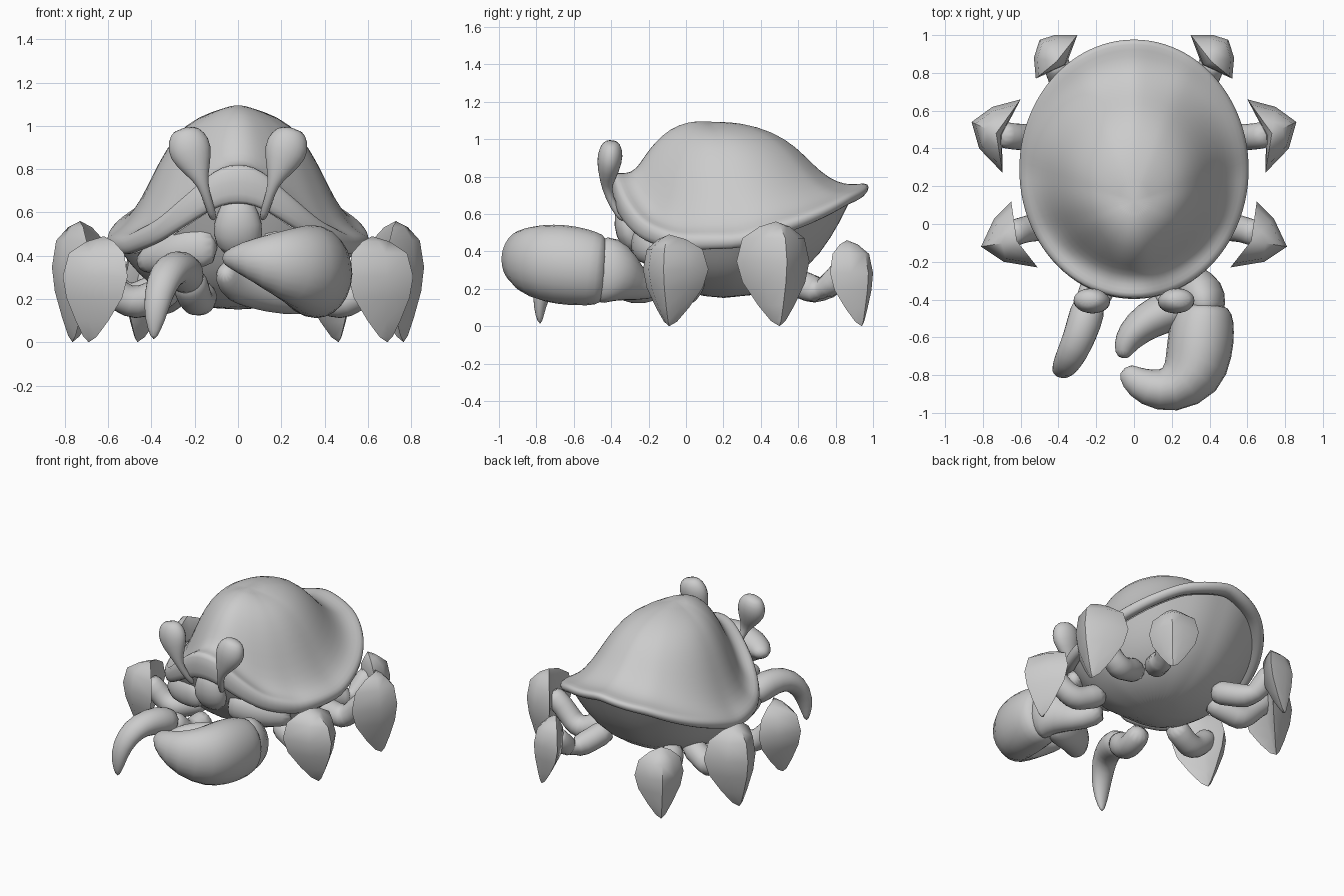
import bpy, bmesh
from math import sin, cos, pi, radians, degrees
from mathutils import Vector

if "Cube" in bpy.data.objects:
    bpy.data.objects.remove(bpy.data.objects["Cube"])


def finish(name, rings, cap=True, subdiv=1, angle=50):
    """Loft a list of closed rings into one smooth object."""
    bm = bmesh.new()
    rows = [[bm.verts.new(p) for p in r] for r in rings]
    for a, b in zip(rows, rows[1:]):
        n = max(len(a), len(b))
        for i in range(n):
            j = (i + 1) % n
            if len(a) == 1:
                bm.faces.new((a[0], b[i], b[j]))
            elif len(b) == 1:
                bm.faces.new((a[i], a[j], b[0]))
            else:
                bm.faces.new((a[i], a[j], b[j], b[i]))
    if cap:
        for r in (rows[0], rows[-1]):
            if len(r) > 2:
                bm.faces.new(r)
    bmesh.ops.recalc_face_normals(bm, faces=bm.faces)
    me = bpy.data.meshes.new(name)
    bm.to_mesh(me)
    bm.free()
    ob = bpy.data.objects.new(name, me)
    bpy.context.collection.objects.link(ob)
    bpy.ops.object.select_all(action='DESELECT')
    ob.select_set(True)
    bpy.context.view_layer.objects.active = ob
    if subdiv:
        ob.modifiers.new("subdivision", 'SUBSURF').levels = subdiv
        ob.modifiers["subdivision"].render_levels = subdiv
        bpy.ops.object.shade_smooth()
    else:
        bpy.ops.object.shade_smooth_by_angle(angle=radians(angle))
    return ob


def tube(name, path, side=1, ref=(0, 0, 1), n=12):
    """Sweep an ellipse; each path row is x, y, z, half width, half height."""
    pts = [Vector((side * p[0], p[1], p[2])) for p in path]
    rings = []
    for i, p in enumerate(pts):
        t = (pts[min(i + 1, len(pts) - 1)] - pts[max(i - 1, 0)]).normalized()
        u = t.cross(Vector(ref)).normalized()
        v = u.cross(t)
        w, h = path[i][3], path[i][4]
        rings.append([p + u * w * cos(2 * pi * k / n) + v * h * sin(2 * pi * k / n)
                      for k in range(n)])
    return finish(name, rings)


def interp(x, xs, ys):
    for a, b, c, d in zip(xs, xs[1:], ys, ys[1:]):
        if x <= b:
            return c + (d - c) * (x - a) / (b - a)
    return ys[-1]


# Shell: domed loft over an oval rim that rises at front and back
N = 48
PHI = [0, 10, 20, 40, 60, 90, 120, 150, 180]
LOW = [.65, .635, .57, .46, .41, .42, .53, .65, .71]
THICK = [.17, .17, .14, .09, .07, .06, .06, .06, .06]
STEPS = [.2, .4, .55, .65, .75, .85, .94, 1]
FRONT = [1, .86, .60, .36, .06, .0, .02, 0]
SIDE = [.95, .86, .66, .46, .25, .1, .04, 0]
BACK = [.98, .84, .58, .30, .08, -.03, -.01, 0]


def rim(k):
    a = 2 * pi * k / N
    d = degrees(a if a <= pi else 2 * pi - a)
    low = interp(d, PHI, LOW)
    return a, .61 * sin(a), .29 - .69 * cos(a), low, low + interp(d, PHI, THICK)


def ring(s, height, cy=.12):
    out = []
    for k in range(N):
        a, x, y, lo, hi = rim(k)
        out.append((s * x, cy + s * (y - cy), height(a, lo, hi)))
    return out


def dome(i):
    def h(a, lo, hi):
        end = FRONT[i] if cos(a) > 0 else BACK[i]
        f = end * cos(a) ** 2 + SIDE[i] * sin(a) ** 2
        return hi + (1.095 - hi) * f
    return h


rings = [[(0, .12, 1.095)]] + [ring(s, dome(i)) for i, s in enumerate(STEPS)]
rings += [ring(1.0, lambda a, lo, hi: lo + .02),
          ring(.96, lambda a, lo, hi: lo - .01),
          ring(.91, lambda a, lo, hi: lo),
          ring(.87, lambda a, lo, hi: lo + .015)]
finish("shell", rings, cap=False)

# Body: rounded belly under the shell
belly = [(.89, 1.0), (.84, .85), (.75, .6), (.58, .27), (.3, .04)]
rings = [ring(s, lambda a, lo, hi, g=g: .15 + (lo - .15) * g, .2) for s, g in belly]
finish("body", rings + [[(0, .2, .15)]], cap=False)

# Face plate
tube("face_plate", [(0, -.3, .68, .06, .05), (0, -.32, .6, .1, .07),
                    (0, -.31, .5, .13, .08), (0, -.25, .4, .08, .06)], ref=(0, 1, 0))

# Parts that appear on both sides
for s, tag in ((1, "right"), (-1, "left")):
    tube(tag + "_cheek", [(.09, -.25, .44, .05, .09), (.22, -.24, .44, .06, .1),
                          (.36, -.16, .4, .07, .09), (.46, -.05, .36, .05, .05)], s)
    # Eye on a bent stalk
    tube(tag + "_eye", [(.11, -.33, .56, .02, .02), (.135, -.39, .64, .02, .02),
                        (.165, -.425, .735, .025, .025), (.185, -.42, .79, .06, .045),
                        (.22, -.41, .88, .11, .073), (.24, -.4, .95, .092, .066),
                        (.25, -.4, .993, .05, .035)], s, ref=(0, 1, 0))

    # Walking legs: knobbly limb ending in a shield-shaped claw
    legs = {
        "front_leg": ([(.28, .04, .26), (.41, .01, .2), (.47, -.01, .18), (.54, -.02, .2), (.6, -.035, .27), (.67, -.06, .34)],
                      [(.65, .12), (.74, .03), (.81, -.12), (.69, -.2), (.51, -.23), (.64, -.08)],
                      (.69, -.09), (.62, -.09), .49),
        "middle_leg": ([(.28, .38, .28), (.43, .43, .22), (.5, .45, .19), (.56, .46, .23), (.63, .46, .32), (.73, .48, .4)],
                       [(.6, .66), (.75, .62), (.86, .54), (.82, .4), (.695, .27), (.70, .47)],
                       (.765, .5), (.73, .48), .56),
        "rear_leg": ([(.24, .48, .28), (.31, .62, .22), (.36, .7, .19), (.38, .75, .2), (.4, .81, .26), (.42, .88, .33)],
                     [(.3, 1.0), (.42, 1.0), (.5, .975), (.53, .88), (.52, .77), (.36, .84)],
                     (.465, .94), (.41, .86), .46),
    }
    for name, (limb, plan, tip, peak, top) in legs.items():
        radii = [.09, .075, .085, .075, .07, .08]
        tube(f"{tag}_{name}", [(*p, r, r) for p, r in zip(limb, radii)], s, ref=(0.1, 1, .3))
        rows = [[(s * peak[0], peak[1], top)]]
        for z, f, c in ((.95, .42, peak), (.84, .85, peak), (.62, 1, tip),
                        (.42, .86, tip), (.2, .5, tip), (.05, .2, tip)):
            rows.append([(s * (c[0] + f * (x - c[0])), c[1] + f * (y - c[1]), z * top)
                         for x, y in plan])
        rows.append([(s * tip[0], tip[1], 0)])
        finish(f"{tag}_{name}_claw", rows, subdiv=0)

# Small arm on the left: upper joint and curved claw
tube("small_arm_joint", [(-.16, -.1, .24, .08, .08), (-.18, -.24, .18, .075, .08),
                         (-.2, -.32, .2, .08, .08), (-.22, -.39, .27, .09, .09),
                         (-.24, -.43, .31, .07, .07)], ref=(1, 0, 0))
tube("small_arm_claw", [(-.23, -.39, .28, .07, .075), (-.245, -.46, .32, .1, .1),
                        (-.285, -.59, .345, .09, .09), (-.33, -.69, .32, .075, .085),
                        (-.37, -.765, .22, .06, .07), (-.385, -.785, .1, .035, .05),
                        (-.39, -.78, .01, .01, .01)], ref=(1, 0, 0))

# Large pincer on the right: wrist, big finger, inner finger
tube("pincer_wrist", [(.17, -.1, .26, .09, .09), (.24, -.22, .21, .075, .075),
                      (.3, -.29, .24, .09, .11), (.36, -.36, .285, .13, .17),
                      (.38, -.44, .305, .12, .2), (.37, -.5, .3, .08, .14)])
tube("pincer_big_finger", [(.37, -.42, .3, .11, .16), (.37, -.46, .3, .16, .2),
                           (.36, -.55, .315, .18, .215), (.35, -.66, .33, .185, .225),
                           (.315, -.8, .345, .185, .21), (.19, -.895, .365, .13, .16),
                           (.06, -.865, .385, .105, .1), (-.02, -.81, .39, .07, .055),
                           (-.05, -.76, .385, .04, .03)])
tube("pincer_inner_finger", [(.4, -.4, .27, .09, .15), (.2, -.45, .27, .12, .15),
                             (.07, -.51, .28, .105, .13), (-.02, -.59, .29, .085, .11),
                             (-.055, -.66, .31, .06, .07), (-.06, -.71, .33, .03, .03)])
